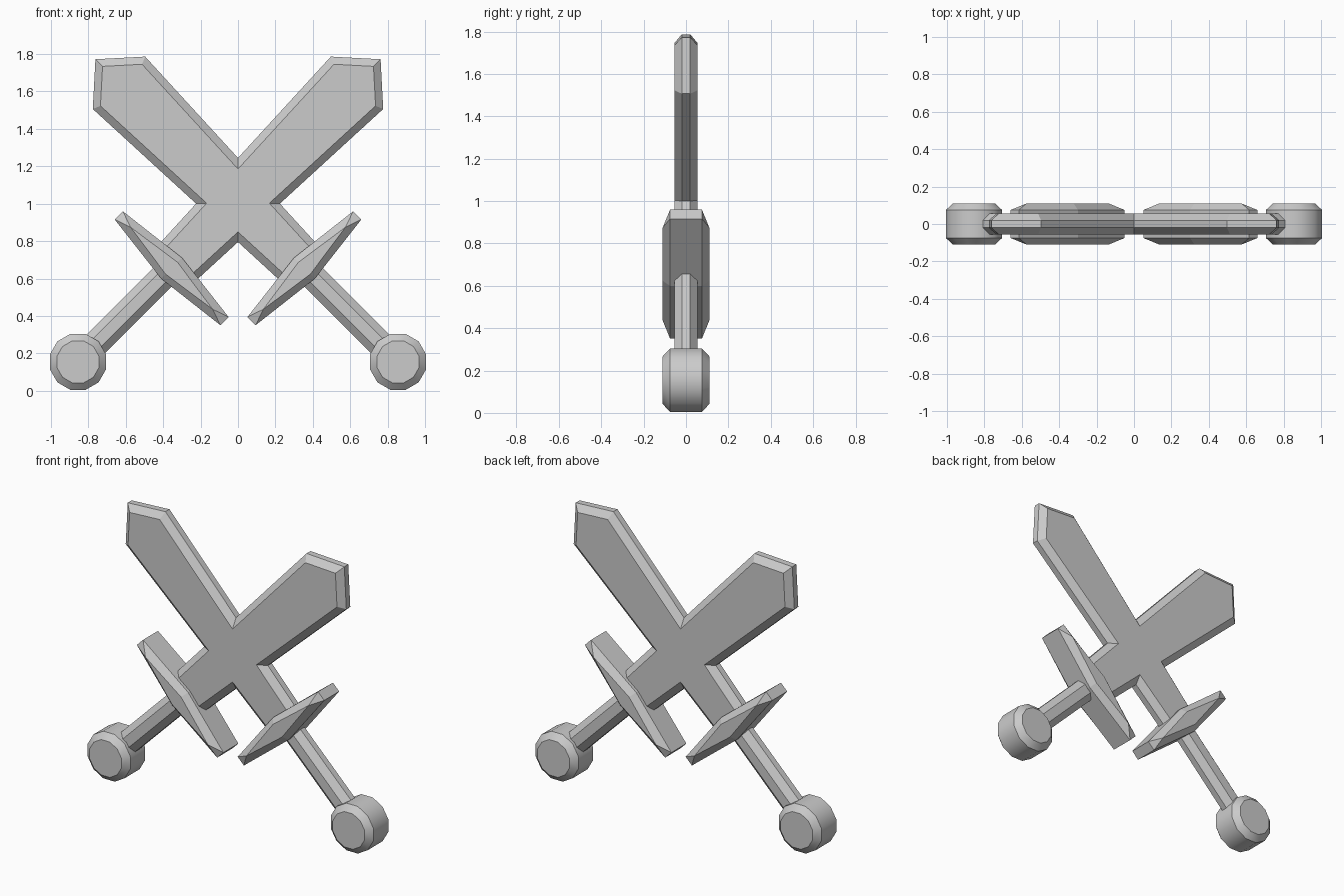
import bpy
import bmesh
import math
from mathutils import Vector

cube = bpy.data.objects.get("Cube")
if cube:
    bpy.data.objects.remove(cube, do_unlink=True)

steel = bpy.data.materials.new("plain_grey")
steel.use_nodes = True
GREY = (0.6, 0.6, 0.6, 1.0)
steel.diffuse_color = GREY
steel.node_tree.nodes["Principled BSDF"].inputs["Base Color"].default_value = GREY

CROSSING = Vector((0, 0, 1.01))       # where the two sword axes meet
ALONG = Vector((1, 0, 1)).normalized()    # pommel to tip
ACROSS = Vector((-1, 0, 1)).normalized()  # across the blade
DEPTH = Vector((0, 1, 0))


def inset(outline, amount):
    """Move every edge of a counter-clockwise outline inwards."""
    pts = [Vector(p) for p in outline]
    result = []
    for i, p in enumerate(pts):
        before = (p - pts[i - 1]).normalized()
        after = (pts[(i + 1) % len(pts)] - p).normalized()
        n1 = Vector((-before.y, before.x))
        n2 = Vector((-after.y, after.x))
        result.append(p + (n1 + n2) * amount / (1 + n1.dot(n2)))
    return result


def chamfered_part(name, outline, face, rim, thick, side):
    """Outline prism of half depth rim, chamfered to a face at half depth thick."""
    bm = bmesh.new()
    rings = []
    for shape, y in ((face, -thick), (outline, -rim), (outline, rim), (face, thick)):
        ring = []
        for u, v in shape:
            co = CROSSING + ALONG * u + ACROSS * v + DEPTH * y
            co.x *= side
            ring.append(bm.verts.new(co))
        rings.append(ring)
    bm.faces.new(rings[0])
    bm.faces.new(rings[-1])
    for a, b in zip(rings, rings[1:]):
        for i in range(len(a)):
            j = (i + 1) % len(a)
            bm.faces.new((a[i], a[j], b[j], b[i]))
    bmesh.ops.remove_doubles(bm, verts=bm.verts, dist=0.0001)
    bmesh.ops.recalc_face_normals(bm, faces=bm.faces)
    mesh = bpy.data.meshes.new(name)
    bm.to_mesh(mesh)
    bm.free()
    mesh.materials.append(steel)
    obj = bpy.data.objects.new(name, mesh)
    bpy.context.collection.objects.link(obj)
    return obj


def polygon(centre, radius, sides):
    return [(centre + radius * math.cos(math.tau * i / sides),
             radius * math.sin(math.tau * i / sides)) for i in range(sides)]


# Outlines in (along, across) coordinates
blade = [(-0.5, -0.137), (0.9, -0.198), (1.078, 0), (0.9, 0.198), (-0.5, 0.137)]
grip = [(-1.2, -0.07), (-0.48, -0.07), (-0.48, 0.07), (-1.2, 0.07)]

GUARD = -0.502
guard = [(GUARD - 0.079, 0), (GUARD - 0.031, -0.4), (GUARD + 0.031, -0.4),
         (GUARD + 0.079, 0), (GUARD + 0.031, 0.4), (GUARD - 0.031, 0.4)]
guard_face = [(GUARD - 0.045, 0), (GUARD, -0.31), (GUARD, -0.31),
              (GUARD + 0.045, 0), (GUARD, 0.31), (GUARD, 0.31)]

POMMEL = -1.21
pommel_radius = 0.15 / math.cos(math.pi / 12)
pommel = polygon(POMMEL, pommel_radius, 12)
pommel_face = polygon(POMMEL, pommel_radius * 0.75, 12)


def build_guard(name, side):
    # Pointed front and back faces share one vertex at each end
    return chamfered_part(name, guard, guard_face, 0.075, 0.11, side)


def chamfered_guard_safe(name, side):
    bm = bmesh.new()

    def vert(p, y):
        co = CROSSING + ALONG * p[0] + ACROSS * p[1] + DEPTH * y
        co.x *= side
        return bm.verts.new(co)

    rims = [[vert(p, y) for p in guard] for y in (-0.075, 0.075)]
    faces = [[vert(guard_face[i], y) for i in (0, 1, 3, 4)] for y in (-0.11, 0.11)]
    for rim, face in zip(rims, faces):
        bm.faces.new(face)
        left, low, right, high = face
        bm.faces.new((rim[0], rim[1], low, left))
        bm.faces.new((rim[1], rim[2], low))
        bm.faces.new((rim[2], rim[3], right, low))
        bm.faces.new((rim[3], rim[4], high, right))
        bm.faces.new((rim[4], rim[5], high))
        bm.faces.new((rim[5], rim[0], left, high))
    for i in range(6):
        j = (i + 1) % 6
        bm.faces.new((rims[0][i], rims[0][j], rims[1][j], rims[1][i]))
    bmesh.ops.recalc_face_normals(bm, faces=bm.faces)
    mesh = bpy.data.meshes.new(name)
    bm.to_mesh(mesh)
    bm.free()
    mesh.materials.append(steel)
    obj = bpy.data.objects.new(name, mesh)
    bpy.context.collection.objects.link(obj)
    return obj


# Two mirrored swords, named by the side their tip points to
for label, side in (("left", 1), ("right", -1)):
    chamfered_part(label + "_blade", blade, inset(blade, 0.04), 0.02, 0.055, side)
    chamfered_part(label + "_grip", grip, inset(grip, 0.04), 0.02, 0.055, side)
    chamfered_guard_safe(label + "_guard", side)
    knob = chamfered_part(label + "_pommel", pommel, pommel_face, 0.075, 0.11, side)
    bpy.ops.object.select_all(action="DESELECT")
    knob.select_set(True)
    bpy.context.view_layer.objects.active = knob
    bpy.ops.object.shade_smooth_by_angle(angle=math.radians(35))
